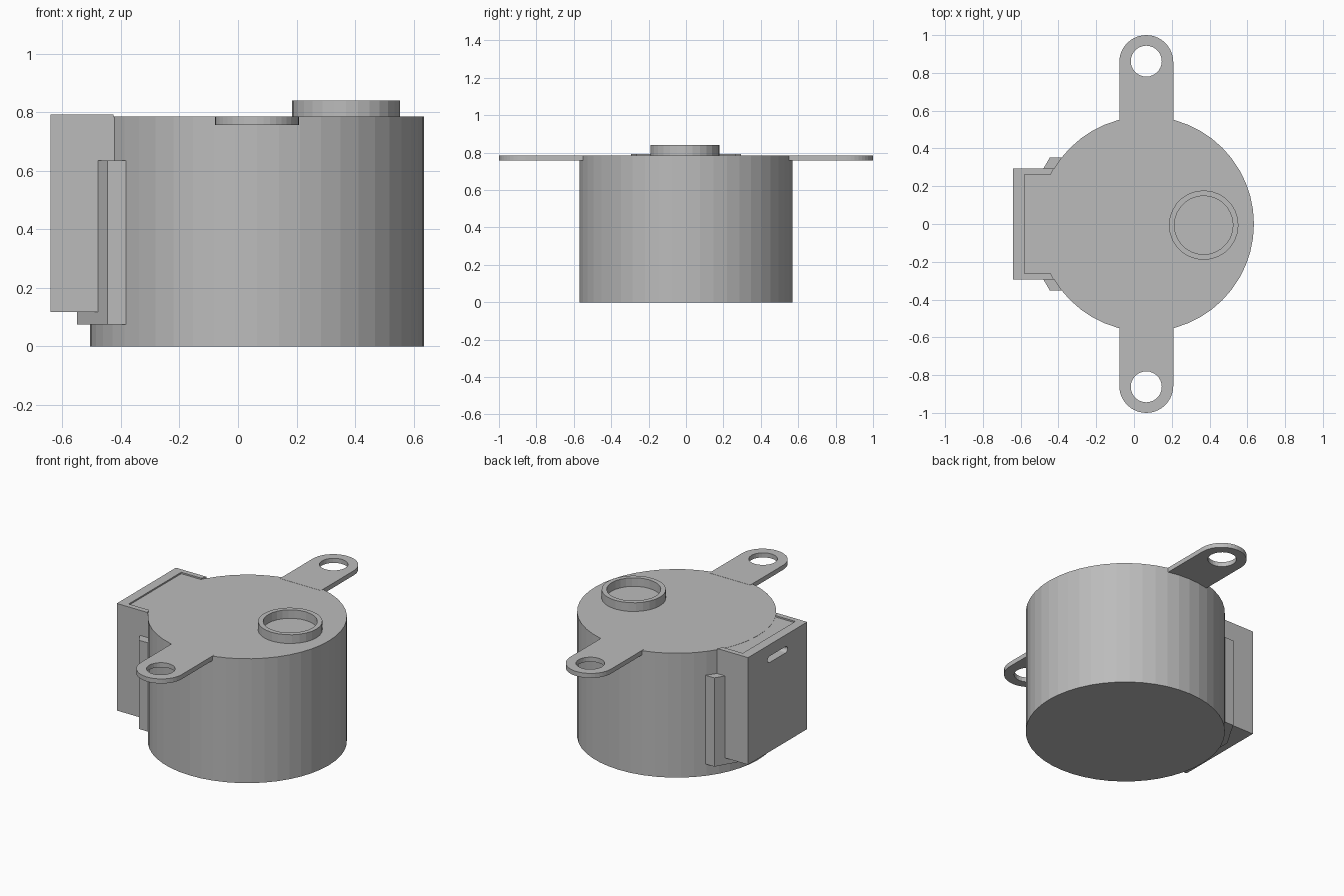
import bpy, bmesh, math
from mathutils import Matrix

cube = bpy.data.objects.get("Cube")
if cube:
    bpy.data.objects.remove(cube, do_unlink=True)

grey = bpy.data.materials.new("grey metal")
grey.use_nodes = True
GREY = (0.5, 0.5, 0.5, 1)
grey.diffuse_color = GREY
grey.node_tree.nodes["Principled BSDF"].inputs["Base Color"].default_value = GREY

CX, R, TOP = 0.065, 0.57, 0.785   # body centre, radius, height


def arc(cx, cy, r, start, end, n):
    steps = [math.radians(start + (end - start) * i / n) for i in range(n + 1)]
    return [(cx + r * math.cos(a), cy + r * math.sin(a)) for a in steps]


def circle(cx, cy, r, n):
    return arc(cx, cy, r, 0, 360, n)[:-1]


def prism(name, outline, z0, z1, turn=None):
    """Extrude a flat outline from z0 to z1, optionally turning the result."""
    bm = bmesh.new()
    face = bm.faces.new([bm.verts.new((x, y, z0)) for x, y in outline])
    new = bmesh.ops.extrude_face_region(bm, geom=[face])["geom"]
    bmesh.ops.translate(bm, vec=(0, 0, z1 - z0),
                        verts=[v for v in new if isinstance(v, bmesh.types.BMVert)])
    bmesh.ops.recalc_face_normals(bm, faces=bm.faces)
    if turn:
        bm.transform(turn)
    mesh = bpy.data.meshes.new(name)
    bm.to_mesh(mesh)
    bm.free()
    mesh.materials.append(grey)
    obj = bpy.data.objects.new(name, mesh)
    bpy.context.collection.objects.link(obj)
    return obj


def cut(obj, cutter):
    """Subtract the cutter for good, then drop it."""
    cutter.hide_render = True
    mod = obj.modifiers.new("cut", "BOOLEAN")
    mod.operation, mod.solver, mod.object = "DIFFERENCE", "EXACT", cutter
    bpy.context.view_layer.objects.active = obj
    bpy.ops.object.modifier_apply(modifier=mod.name)
    bpy.data.objects.remove(cutter, do_unlink=True)


# Round can
prism("motor_body", circle(CX, 0, R, 48), 0, TOP)

# Mounting ears with screw holes
HALF = 0.143
for name, side in (("back", 1), ("front", -1)):
    outline = [(CX + HALF, 0.53)] + arc(CX, 1 - HALF, HALF, 0, 180, 20) + [(CX - HALF, 0.53)]
    ear = prism(name + "_mounting_ear", [(x, side * y) for x, y in outline], 0.757, TOP + 0.001)
    cut(ear, prism("hole_cutter", circle(CX, side * 0.862, 0.082, 28), 0.7, 0.85))

# Raised collar around the shaft opening
collar = prism("shaft_collar", circle(0.369, -0.006, 0.184, 28), TOP - 0.02, 0.84)
cut(collar, prism("collar_cutter", circle(0.369, -0.006, 0.155, 28), TOP + 0.001, 0.9))

# Wire cover box with a slot in its outer face
XO, W = -0.64, 0.295
cover = prism("wire_cover", [(XO, -W), (-0.4, -W), (-0.4, W), (XO, W)], 0.117, TOP - 0.001)
slot = arc(0.08, 0.7, 0.02, -90, 90, 8) + arc(-0.08, 0.7, 0.02, 90, 270, 8)
to_yz = Matrix(((0, 0, 1, 0), (1, 0, 0, 0), (0, 1, 0, 0), (0, 0, 0, 1)))
cut(cover, prism("slot_cutter", slot, XO - 0.05, XO + 0.05, to_yz))

# Raised lip on three sides of the cover
XE, XI, WI = -0.425, -0.58, 0.262
prism("cover_lip", [(XE, W), (XO, W), (XO, -W), (XE, -W),
                    (XE - 0.015, -WI), (XI, -WI), (XI, WI), (XE - 0.015, WI)],
      TOP - 0.003, 0.793)

# Chamfered backing block behind the cover
half = [(-0.38, 0.353), (-0.445, 0.353), (-0.48, 0.293), (-0.55, 0.175)]
prism("cover_backing", half + [(x, -y) for x, y in reversed(half)], 0.075, 0.635)
